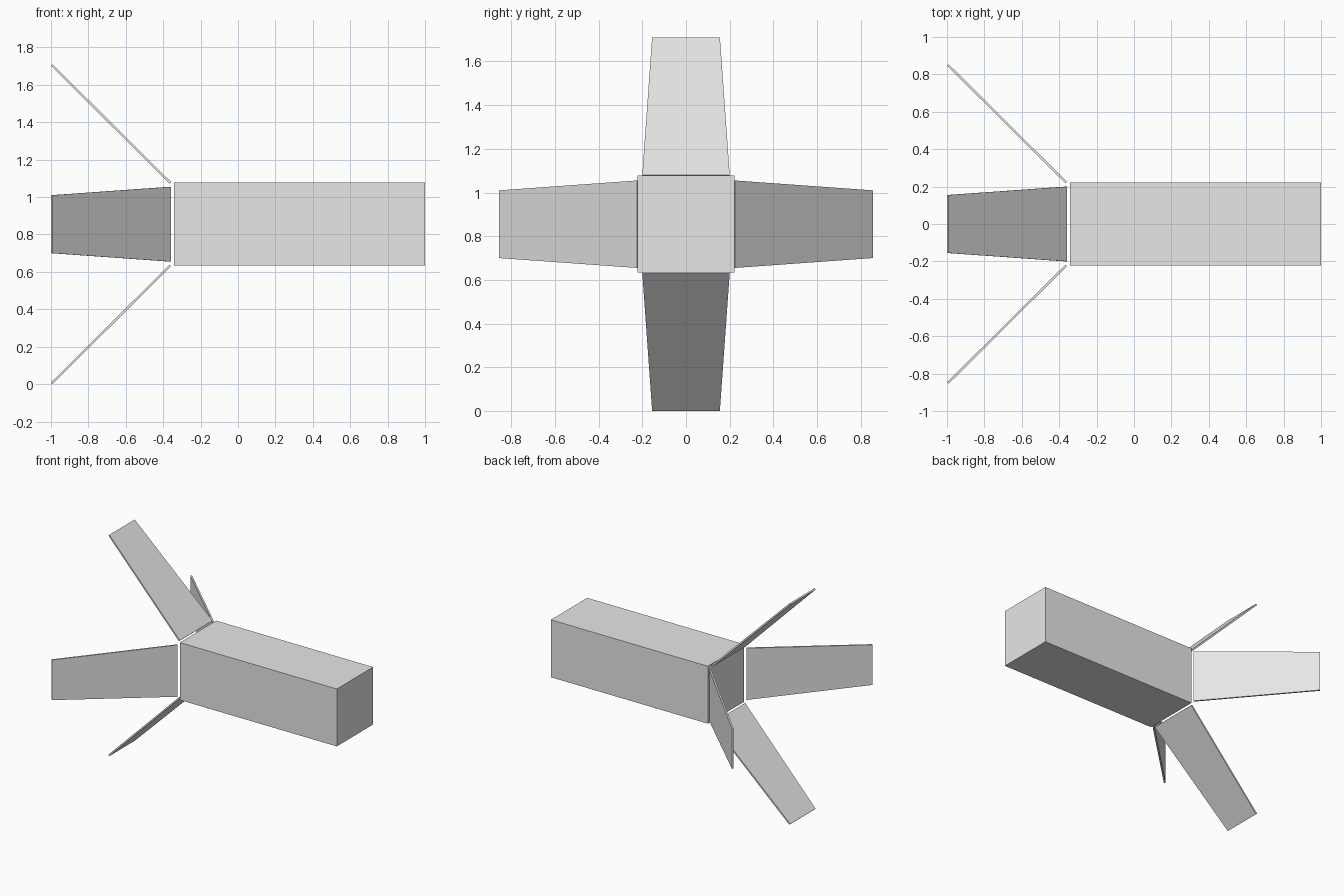
import bpy
import bmesh
from math import pi
from mathutils import Matrix, Vector

cube = bpy.data.objects.get("Cube")
if cube:
    bpy.data.objects.remove(cube, do_unlink=True)

AXIS_Z = 0.855     # height of the body's long axis
HALF = 0.222       # half the width of the square body
THICK = 0.012      # fin thickness

grey = bpy.data.materials.new("light grey")
grey.use_nodes = True
colour = (0.8, 0.8, 0.8, 1)
grey.diffuse_color = colour
grey.node_tree.nodes["Principled BSDF"].inputs["Base Color"].default_value = colour


def add_object(name, bm):
    bmesh.ops.recalc_face_normals(bm, faces=bm.faces)
    mesh = bpy.data.meshes.new(name)
    bm.to_mesh(mesh)
    bm.free()
    mesh.materials.append(grey)
    obj = bpy.data.objects.new(name, mesh)
    bpy.context.collection.objects.link(obj)
    obj.location.z = AXIS_Z
    return obj


# Square body
bm = bmesh.new()
bmesh.ops.create_cube(bm, size=1)
bmesh.ops.scale(bm, vec=(1.342, 2 * HALF, 2 * HALF), verts=bm.verts)
bmesh.ops.translate(bm, vec=(0.329, 0, 0), verts=bm.verts)
add_object("body", bm)


# Four tapered fins, swept out and back at 45 degrees
def add_fin(name, angle):
    root, tip = Vector((-0.362, 0, 0.221)), Vector((-0.996, 0, 0.851))
    normal = Vector((1, 0, 1)).normalized() * THICK / 2
    bm = bmesh.new()
    outline = [(root, -0.2), (root, 0.2), (tip, 0.155), (tip, -0.155)]
    sides = [[bm.verts.new(p + normal * s + Vector((0, y, 0))) for p, y in outline]
             for s in (-1, 1)]
    for side in sides:
        bm.faces.new(side)
    for i in range(4):
        j = (i + 1) % 4
        bm.faces.new((sides[0][i], sides[0][j], sides[1][j], sides[1][i]))
    bm.transform(Matrix.Rotation(angle, 4, "X"))
    add_object(name, bm)


for i, name in enumerate(("top_fin", "front_fin", "bottom_fin", "back_fin")):
    add_fin(name, i * pi / 2)
